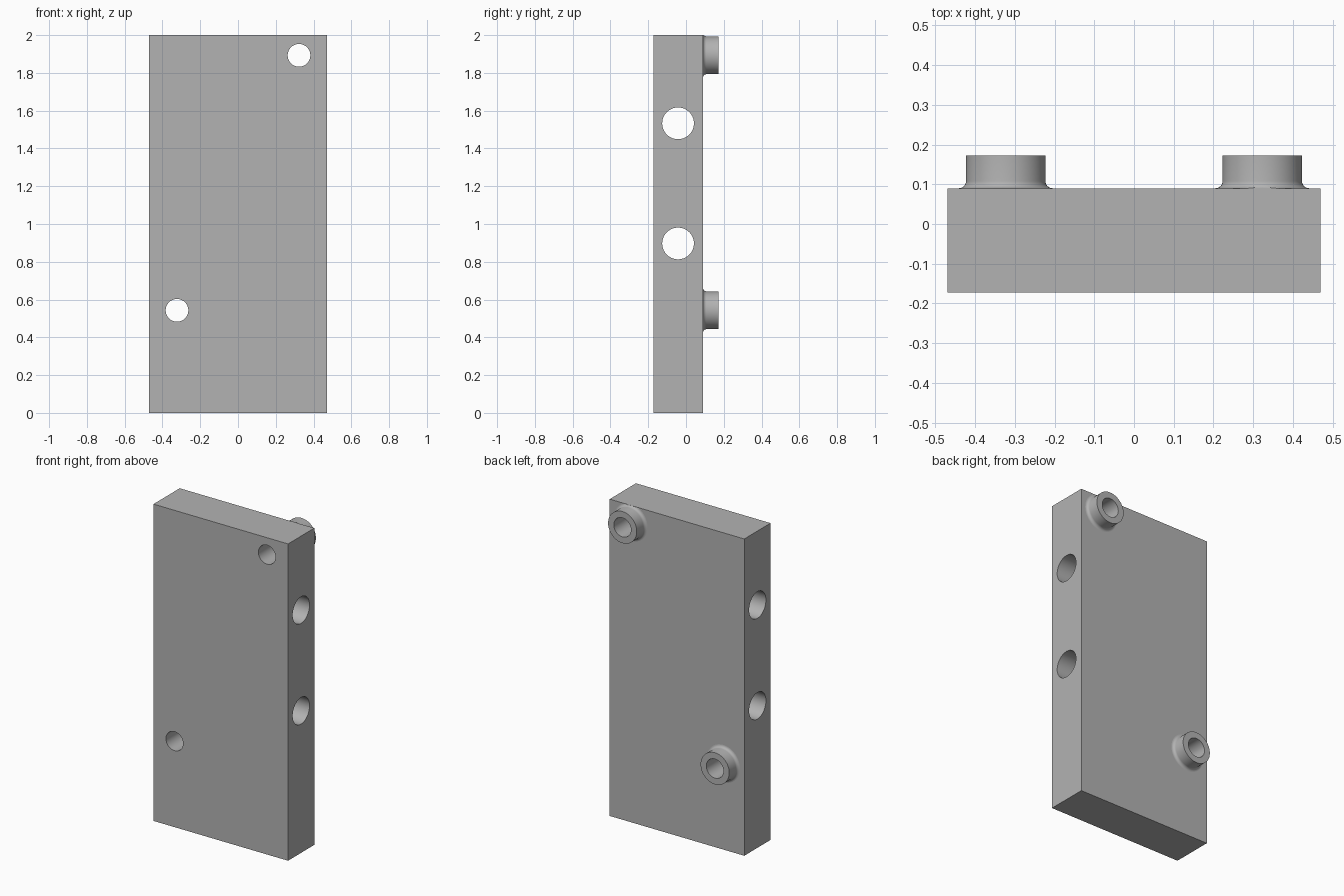
import bpy, bmesh, math
from mathutils import Matrix, Vector

if "Cube" in bpy.data.objects:
    bpy.data.objects.remove(bpy.data.objects["Cube"])

grey = bpy.data.materials.new("grey")
grey.diffuse_color = (0.45, 0.45, 0.45, 1)
grey.use_nodes = True
grey.node_tree.nodes["Principled BSDF"].inputs["Base Color"].default_value = grey.diffuse_color

BACK, FRONT, RIM = 0.09, -0.172, 0.173
BOSSES = [(0.323, 1.893), (-0.323, 0.543)]
SIDE_HOLES = [1.533, 0.897]


def make_object(name, bm):
    bmesh.ops.recalc_face_normals(bm, faces=bm.faces[:])
    mesh = bpy.data.meshes.new(name)
    bm.to_mesh(mesh)
    bm.free()
    mesh.materials.append(grey)
    obj = bpy.data.objects.new(name, mesh)
    bpy.context.collection.objects.link(obj)
    return obj


def cylinder(name, radius, depth, centre, axis):
    bm = bmesh.new()
    turn = Matrix.Rotation(math.pi / 2, 4, 'Y' if axis == 'X' else 'X')
    bmesh.ops.create_cone(bm, cap_ends=True, segments=64, radius1=radius,
                          radius2=radius, depth=depth,
                          matrix=Matrix.Translation(centre) @ turn)
    return make_object(name, bm)


def boss(x, z):
    """Round boss with a filleted foot, trimmed at the top of the plate."""
    f, r = 0.018, 0.1
    profile = [(r + f, 0.06)]
    for i in range(7):
        a = math.pi / 2 * i / 6
        profile.append((r + f - f * math.sin(a), BACK + f - f * math.cos(a)))
    profile.append((r, RIM))
    bm = bmesh.new()
    n = 64
    rings = []
    for rad, y in profile:
        rings.append([bm.verts.new((x + rad * math.cos(2 * math.pi * k / n), y,
                                    min(1.9995, z + rad * math.sin(2 * math.pi * k / n))))
                      for k in range(n)])
    for a, b in zip(rings, rings[1:]):
        for k in range(n):
            bm.faces.new((a[k], a[(k + 1) % n], b[(k + 1) % n], b[k]))
    bm.faces.new(rings[0])
    bm.faces.new(rings[-1])
    return make_object("boss_form", bm)


# Plate
bm = bmesh.new()
bmesh.ops.create_cube(bm, size=1, matrix=Matrix.Translation((0, (BACK + FRONT) / 2, 1))
                      @ Matrix.Diagonal((0.94, BACK - FRONT, 2, 1)))
plate = make_object("mounting_plate", bm)

# Bosses are joined first, then all holes are drilled through
steps = [(boss(x, z), 'UNION') for x, z in BOSSES]
steps += [(cylinder("pin_hole_cutter", 0.06, 1, Vector((x, 0, z)), 'Y'), 'DIFFERENCE')
          for x, z in BOSSES]
steps += [(cylinder("side_hole_cutter", 0.084, 2, Vector((0, -0.042, z)), 'X'), 'DIFFERENCE')
          for z in SIDE_HOLES]

bpy.context.view_layer.objects.active = plate
plate.select_set(True)
for tool, operation in steps:
    mod = plate.modifiers.new(tool.name, 'BOOLEAN')
    mod.operation = operation
    mod.solver = 'EXACT'
    mod.object = tool
    bpy.ops.object.modifier_apply(modifier=mod.name)
    bpy.data.objects.remove(tool, do_unlink=True)

bpy.ops.object.shade_smooth_by_angle(angle=math.radians(30))
